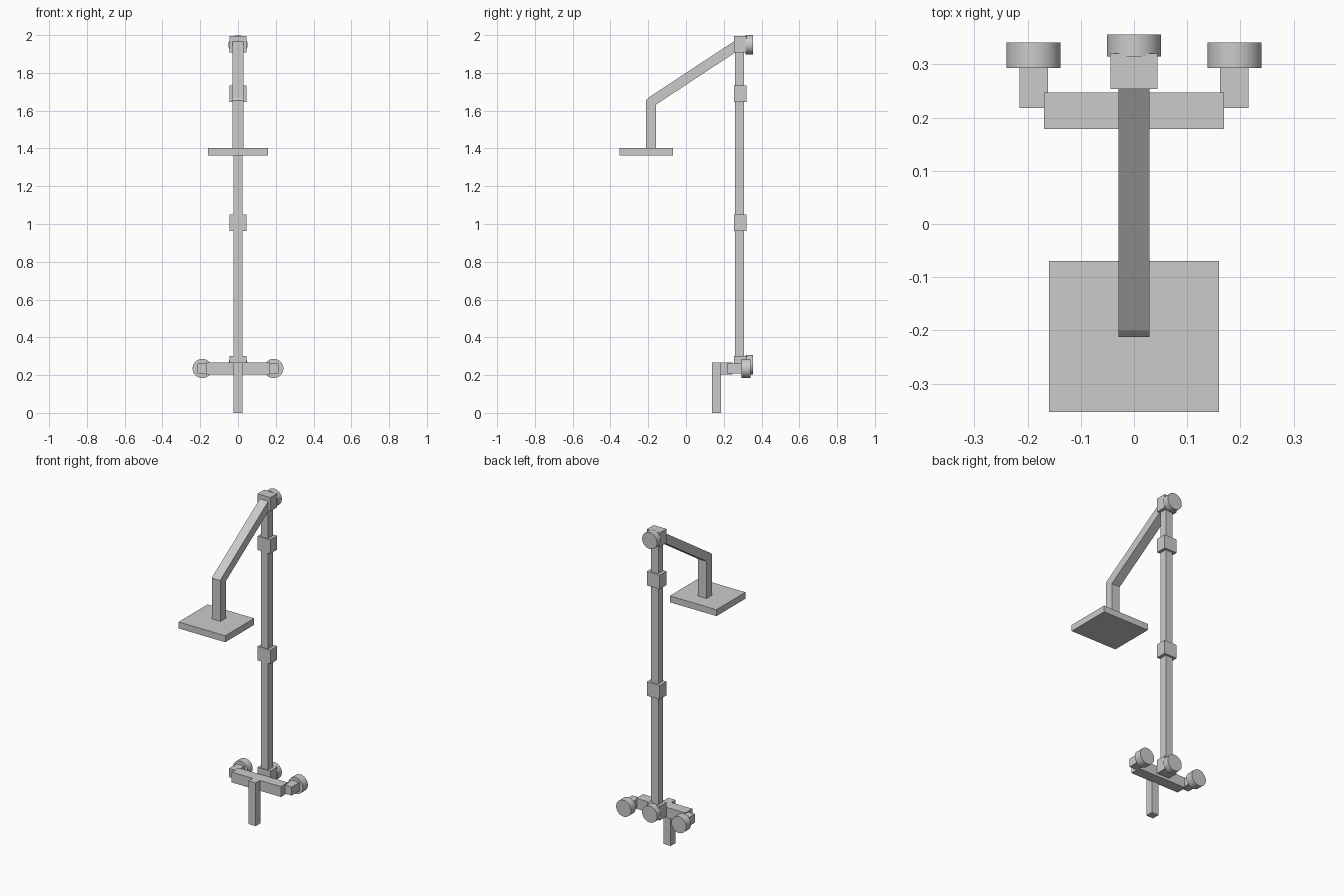
import bpy, bmesh, math

if "Cube" in bpy.data.objects:
    bpy.data.objects.remove(bpy.data.objects["Cube"])


def box(name, x, y, z):
    """Box from (min, max) ranges on each axis."""
    bm = bmesh.new()
    bmesh.ops.create_cube(bm, size=1)
    for v in bm.verts:
        for i, (a, b) in enumerate((x, y, z)):
            v.co[i] = a if v.co[i] < 0 else b
    return finish(name, bm)


def finish(name, bm):
    bmesh.ops.recalc_face_normals(bm, faces=bm.faces)
    mesh = bpy.data.meshes.new(name)
    bm.to_mesh(mesh)
    bm.free()
    ob = bpy.data.objects.new(name, mesh)
    bpy.context.collection.objects.link(ob)
    return ob


def wall_disc(name, x, z, y0, y1, r=0.051):
    """Round wall flange with its axis along y."""
    bpy.ops.mesh.primitive_cylinder_add(vertices=48, radius=r, depth=y1 - y0,
                                        location=(x, (y0 + y1) / 2, z),
                                        rotation=(math.pi / 2, 0, 0))
    bpy.context.object.name = name
    bpy.ops.object.shade_smooth_by_angle(angle=math.radians(35))


# Riser post with its square couplings
box("riser_post", (-0.025, 0.025), (0.259, 0.307), (0.26, 1.95))
for name, z in (("bottom_coupling", 0.258), ("middle_coupling", 1.007),
                ("upper_coupling", 1.69), ("top_coupling", 1.952)):
    box(name, (-0.044, 0.044), (0.254, 0.32), (z - 0.043, z + 0.043))

# Wall flanges behind the post
wall_disc("top_wall_flange", 0, 1.949, 0.315, 0.356)
wall_disc("bottom_wall_flange", 0, 0.255, 0.315, 0.356)

# Mixer bar and spout
box("mixer_bar", (-0.169, 0.169), (0.179, 0.247), (0.203, 0.267))
box("spout", (-0.025, 0.025), (0.137, 0.185), (0, 0.267))

# Inlets at both ends of the mixer
for side, s in (("left", -1), ("right", 1)):
    box(side + "_inlet", sorted((s * 0.162, s * 0.215)), (0.218, 0.297), (0.209, 0.262))
    wall_disc(side + "_inlet_flange", s * 0.189, 0.235, 0.293, 0.341)

# Bent shower arm: side profile (y, z) extruded across x
profile = [(-0.212, 1.395), (-0.159, 1.395), (-0.159, 1.632), (0.26, 1.908),
           (0.26, 1.971), (-0.2, 1.668), (-0.212, 1.655)]
bm = bmesh.new()
face = bm.faces.new([bm.verts.new((-0.029, y, z)) for y, z in profile])
ext = bmesh.ops.extrude_face_region(bm, geom=[face])["geom"]
bmesh.ops.translate(bm, vec=(0.058, 0, 0),
                    verts=[g for g in ext if isinstance(g, bmesh.types.BMVert)])
finish("shower_arm", bm)

# Square rain head
box("shower_head", (-0.16, 0.16), (-0.353, -0.07), (1.362, 1.402))
